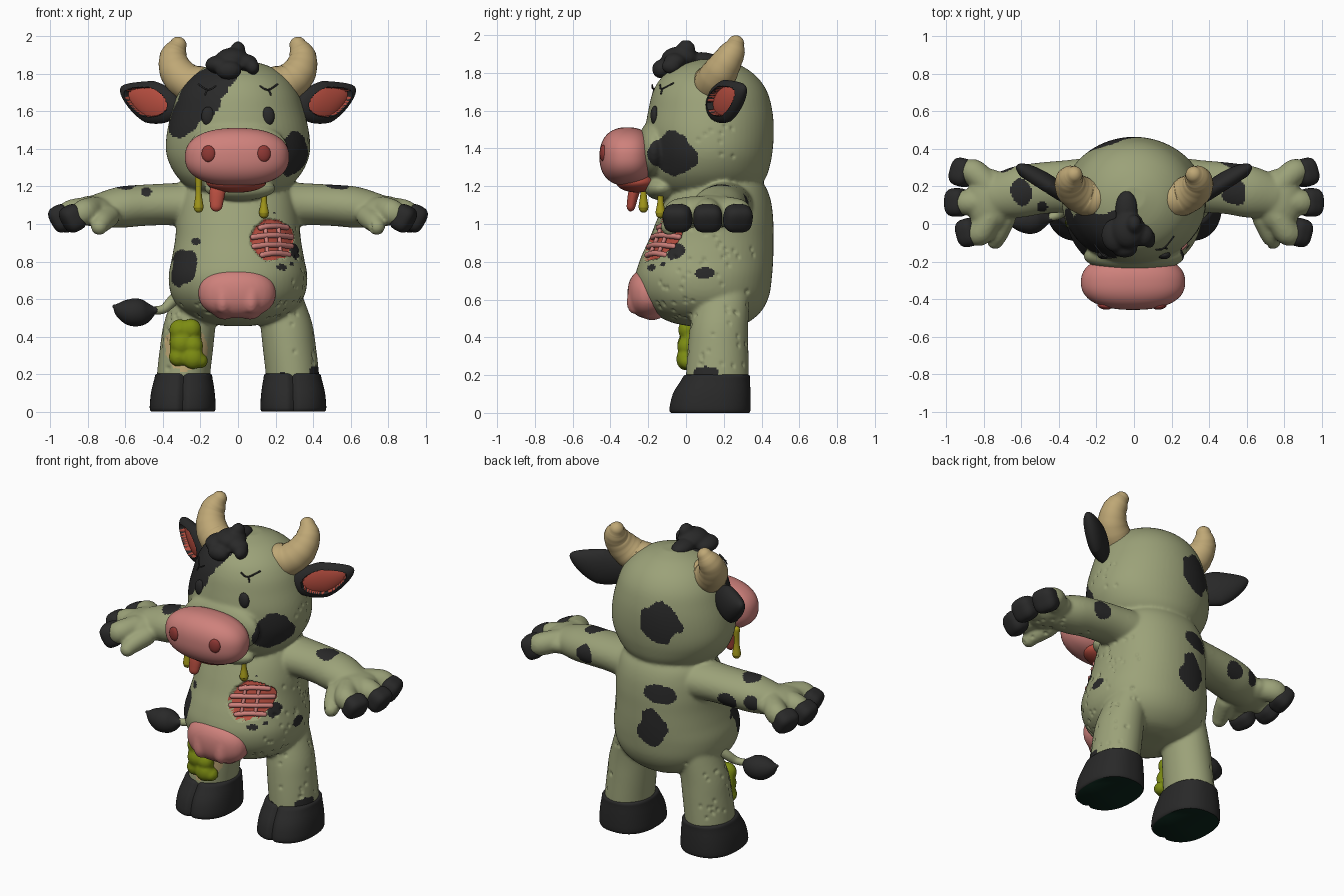
import bpy, bmesh, math, random
from mathutils import Vector, Euler, noise, kdtree
from mathutils.bvhtree import BVHTree

if "Cube" in bpy.data.objects:
    bpy.data.objects.remove(bpy.data.objects["Cube"])

random.seed(4)
COLOURS = dict(skin_green=(.33, .36, .19), black=(.022, .022, .022), pink=(.62, .22, .20), red=(.47, .075, .05),
               dark_red=(.28, .04, .035), horn_tan=(.52, .39, .18), drool_yellow=(.36, .31, .01),
               slime_green=(.2, .26, .006), sole_green=(.004, .02, .012))
M = {}
for k, c in COLOURS.items():
    M[k] = bpy.data.materials.new(k)
    M[k].diffuse_color = (*c, 1)


def spline(rows, n):
    out = []
    for i in range(len(rows) - 1):
        ctl = rows[max(i - 1, 0)], rows[i], rows[i + 1], rows[min(i + 2, len(rows) - 1)]
        for k in range(n):
            t = k / n
            out.append([.5 * (2 * q + (r - p) * t + (2 * p - 5 * q + 4 * r - s) * t * t + (3 * q - p - 3 * r + s) * t ** 3)
                        for p, q, r, s in zip(*ctl)])
    return out + [list(rows[-1])]


def skin_rings(bm, rings):
    vs = [[bm.verts.new(p) for p in ring] for ring in rings]
    for a, b in zip(vs, vs[1:]):
        for i in range(len(a)):
            j = (i + 1) % len(a)
            bm.faces.new((a[i], a[j], b[j], b[i]))
    bm.faces.new(vs[0][::-1])
    bm.faces.new(vs[-1])


def loft(bm, rows, e=2.0, seg=64, n=5, notch=0):
    """Stack of rounded sections; rows are z, front y, back y, centre x, half width."""
    rings = []
    for z, yf, yb, cx, rx in spline(rows, n):
        ring = []
        for i in range(seg):
            c, s = math.cos(math.tau * i / seg), math.sin(math.tau * i / seg)
            dx = rx * math.copysign(abs(c) ** (2 / e), c)
            y = (yf + yb) / 2 + (yb - yf) / 2 * math.copysign(abs(s) ** (2 / e), s)
            if s < 0:
                y += notch * math.exp(-(dx / .016) ** 2)
            ring.append((cx + dx, y, z))
        rings.append(ring)
    skin_rings(bm, rings)


def tube(bm, rows, ref=(0, 0, 1), flat=(1, 1), seg=20, n=5, ripple=0):
    """Round-ended tube; rows are x, y, z, radius."""
    pts = spline(rows, n)
    P = [Vector(p[:3]) for p in pts]
    secs = []
    for i, p in enumerate(P):
        d = (P[min(i + 1, len(P) - 1)] - P[max(i - 1, 0)]).normalized()
        r = pts[i][3] * (1 + ripple * math.sin(i * 1.9))
        caps = [(0, 1)]
        if i == 0:
            caps = [(-math.sin(a), math.cos(a)) for a in (1.5, 1.1, .7, .35, 0)]
        elif i == len(P) - 1:
            caps = [(math.sin(a), math.cos(a)) for a in (0, .35, .7, 1.1, 1.5)]
        secs += [(p + d * r * h, d, r * w) for h, w in caps]
    rings = []
    for p, d, r in secs:
        u = d.cross(Vector(ref)).normalized()
        v = u.cross(d)
        rings.append([p + u * (r * flat[0] * math.cos(math.tau * i / seg)) + v * (r * flat[1] * math.sin(math.tau * i / seg))
                      for i in range(seg)])
    skin_rings(bm, rings)


def blob(bm, c, r, e=2.0, rot=(0, 0, 0), seg=32):
    R = Euler(rot).to_matrix()
    for v in bmesh.ops.create_uvsphere(bm, u_segments=seg, v_segments=seg * 3 // 4, radius=1)['verts']:
        q = v.co / sum(abs(a) ** e for a in v.co) ** (1 / e)
        v.co = R @ Vector([a * b for a, b in zip(q, r)]) + Vector(c)


def finish(bm, name, mats, voxel=0, smooth=4, angle=50):
    bmesh.ops.recalc_face_normals(bm, faces=bm.faces)
    me = bpy.data.meshes.new(name)
    bm.to_mesh(me)
    bm.free()
    ob = bpy.data.objects.new(name, me)
    bpy.context.collection.objects.link(ob)
    if voxel:
        m = ob.modifiers.new('fuse', 'REMESH')
        m.mode, m.voxel_size = 'VOXEL', voxel
        m = ob.modifiers.new('soften', 'SMOOTH')
        m.factor, m.iterations = .5, smooth
        dg = bpy.context.evaluated_depsgraph_get()
        me = bpy.data.meshes.new_from_object(ob.evaluated_get(dg))
        ob.modifiers.clear()
        ob.data = me
    me.materials.clear()
    for k in mats:
        me.materials.append(M[k])
    me.shade_smooth()
    me.set_sharp_from_angle(angle=math.radians(angle))
    return ob


def paint(ob, idx, rule):
    for p in ob.data.polygons:
        if rule(p.center):
            p.material_index = idx


def part(name, mat, fn, *a, **k):
    bm = bmesh.new()
    fn(bm, *a, **k)
    return finish(bm, name, [mat])


# skin: torso, head, jaw, arms, hands and legs fused into one soft surface
bm = bmesh.new()
loft(bm, [(.455, .05, .25, 0, .06), (.48, -.08, .33, 0, .2), (.54, -.19, .40, 0, .3), (.62, -.25, .44, 0, .355),
          (.72, -.268, .455, 0, .37), (.82, -.24, .462, 0, .352), (.92, -.195, .463, 0, .335), (1.02, -.155, .462, 0, .327),
          (1.12, -.11, .45, 0, .31), (1.2, -.06, .42, 0, .28), (1.28, 0, .36, 0, .2)], e=2.15)
loft(bm, [(1.13, 0, .25, 0, .1), (1.17, -.13, .36, 0, .23), (1.24, -.185, .42, 0, .315), (1.32, -.2, .447, 0, .365),
          (1.4, -.21, .46, 0, .385), (1.5, -.215, .465, 0, .377), (1.6, -.2, .457, 0, .352), (1.7, -.175, .43, 0, .318),
          (1.78, -.125, .375, 0, .26), (1.84, -.03, .29, 0, .17), (1.872, .08, .2, 0, .06)])
blob(bm, (.01, -.13, 1.19), (.19, .09, .065))
blob(bm, (0, -.17, 1.39), (.27, .09, .16))
FINGERS = [(.922, .275), (.95, .115), (.888, -.045)]
for s in (1, -1):
    tube(bm, [(s * .18, .2, 1.1, .13), (s * .35, .2, 1.105, .113), (s * .5, .19, 1.1, .11), (s * .62, .17, 1.09, .11),
              (s * .72, .15, 1.075, .095)], flat=(1.25, 1), seg=32)
    blob(bm, (s * .77, .125, 1.07), (.125, .17, .082))
    for x, y in FINGERS:
        tube(bm, [(s * .77, .12 + (y - .12) * .5, 1.08, .068), (s * (x - .07), y, 1.063, .07), (s * (x - .03), y, 1.042, .062)])
    tube(bm, [(s * .69, .03, 1.04, .06), (s * .725, -.05, 1.01, .055), (s * .74, -.09, .985, .045)])
    loft(bm, [(.12, 0, .33, s * .292, .14), (.2, 0, .332, s * .29, .142), (.35, .01, .33, s * .273, .142),
              (.48, .025, .33, s * .256, .137), (.64, .06, .34, s * .225, .11)])
skin = finish(bm, 'body_skin', ['skin_green', 'black', 'red', 'horn_tan'], voxel=.0098, smooth=8, angle=70)
bm = bmesh.new()
bm.from_mesh(skin.data)
bvh = BVHTree.FromBMesh(bm)
bm.free()


def front(x, z, off=0.0):
    hit = bvh.ray_cast(Vector((x, -1.5, z)), Vector((0, 1, 0)))[0]
    return Vector((x, (hit.y if hit else -.15) - off, z))


# exposed ribs over the chest wound
bm = bmesh.new()
for z, x0, x1 in [(.98, .12, .26), (.93, .08, .285), (.88, .085, .285), (.835, .13, .27)]:
    tube(bm, [(*front(x0 + (x1 - x0) * t, z + .01 * math.sin(3 * t), -.008), .015) for t in (0, .33, .66, 1)], seg=12)
for x in (.145, .215):
    tube(bm, [(*front(x + .004 * i, .995 - .052 * i, -.01), .011) for i in range(4)], ref=(0, 1, 0), seg=12)
finish(bm, 'ribs', ['pink'])


def wound(p):
    d = ((p.x - .182) / .113) ** 2 + ((p.z - .915) / .107) ** 2
    return p.y < .05 and d + .3 * noise.noise(Vector((p.x, 0, p.z)) * 18) < 1


# wound recess and small pock marks
verts = skin.data.vertices
kd = kdtree.KDTree(len(verts))
for v in verts:
    kd.insert(v.co, v.index)
kd.balance()
normals = [v.normal.copy() for v in verts]
for v in verts:
    if wound(v.co):
        v.co.y += .035
marks = 0
while marks < 150:
    v = random.choice(verts)
    p, nrm = v.co, normals[v.index]
    leg = .22 < p.z < .6 and abs(p.x) > .12 and p.x * nrm.x > .04
    side = p.x > .25 and (.6 < p.z < 1 and p.y > -.15 or 1.35 < p.z < 1.55 and .06 < p.y < .25)
    if (leg or side) and not wound(p):
        marks += 1
        for co, i, d in kd.find_range(p.copy(), .013):
            verts[i].co -= normals[i] * .009 * (1 - d / .016)

# black hide patches: centre and radii
SPOTS = [((-.22, -.1, 1.7), (.155, .2, .15)), ((-.3, -.04, 1.56), (.09, .16, .11)), ((-.1, -.06, 1.8), (.12, .14, .1)),
         ((.32, -.085, 1.37), (.14, .135, .115)), ((-.11, .42, 1.52), (.13, .12, .135)), ((-.12, .44, 1.05), (.095, .08, .065)),
         ((-.07, .46, .82), (.09, .08, .14)), ((-.3, -.1, .77), (.08, .16, .11)), ((.32, -.07, .86), (.05, .06, .045)),
         ((.36, .1, .74), (.05, .05, .03)), ((.25, -.2, .77), (.04, .05, .018)), ((-.23, -.15, .91), (.035, .06, .022)),
         ((.29, -.1, 1.0), (.03, .05, .05)), ((.54, .16, 1.21), (.06, .07, .045)), ((-.6, .17, 1.2), (.06, .07, .045)),
         ((.52, .33, 1.1), (.06, .06, .07)), ((-.52, .33, 1.06), (.06, .06, .06)), ((-.68, .3, 1.08), (.04, .06, .06)),
         ((.41, .1, .21), (.05, .08, .04)), ((.22, -.01, .2), (.04, .03, .025)), ((-.49, .08, 1.18), (.03, .05, .03)),
         ((.21, -.13, 1.06), (.035, .05, .014)), ((.3, -.16, .79), (.03, .05, .025))]


def spotted(p):
    w = .3 * noise.noise(p * 11) + .05 * noise.noise(p * 35)
    return any(abs(p.x - c[0]) < .3 and sum(((a - b) / r) ** 2 for a, b, r in zip(p, c, q)) ** .5 + w < 1 for c, q in SPOTS)


paint(skin, 3, lambda p: p.y < .1 and ((p.x + .275) / .11) ** 2 + ((p.z - .345) / .13) ** 2 < 1 + .3 * noise.noise(p * 25))
paint(skin, 1, spotted)
paint(skin, 2, wound)

# paired parts
for s, side in ((1, 'right'), (-1, 'left')):
    # cloven hoof with a dark sole
    bm = bmesh.new()
    loft(bm, [(0, -.08, .335, s * .295, .168), (.02, -.09, .342, s * .295, .176), (.1, -.072, .342, s * .294, .17),
              (.17, -.03, .338, s * .291, .156), (.2, -.008, .335, s * .29, .147), (.204, .03, .3, s * .29, .11)],
         e=2.4, n=3, notch=.02, seg=120)
    hoof = finish(bm, 'hoof_' + side, ['black', 'sole_green'])
    paint(hoof, 1, lambda p: p.z < .001)
    # finger caps
    bm = bmesh.new()
    for x, y in FINGERS:
        blob(bm, (s * (x - .006), y, 1.03), (.058, .076, .073), e=3, rot=(0, s * .5, s * (y - .115) * 1.6))
    finish(bm, 'finger_caps_' + side, ['black'])
    # horn
    part('horn_' + side, 'horn_tan', tube,
         [(s * .2, .13, 1.74, .1), (s * .27, .15, 1.755, .1), (s * .325, .185, 1.81, .092), (s * .345, .225, 1.875, .077),
          (s * .335, .25, 1.92, .065), (s * .32, .263, 1.953, .046)], ref=(0, 1, 0), ripple=.012, seg=28)
    # cupped ear with red lining
    bm = bmesh.new()
    blob(bm, (0, 0, 0), (.192, .055, .113), seg=96)
    inner = lambda p: p.y < .01 and ((p.x - .005) / .135) ** 2 + (p.z / (.077 * (1 - 2.2 * max(p.x, 0)))) ** 2 < 1
    for v in bm.verts:
        v.co.z *= 1 - 2 * max(v.co.x, 0)
        if inner(v.co):
            v.co.y += .035
        v.co.z += .8 * max(v.co.x, 0) ** 2
    ear = finish(bm, 'ear_' + side, ['black', 'red'])
    paint(ear, 1, lambda p: inner(Vector((p.x, p.y - .01, p.z - .8 * max(p.x, 0) ** 2))))
    R = Euler((0, math.radians(-12), math.radians(32))).to_matrix()
    for v in ear.data.vertices:
        q = R @ v.co + Vector((.472, .215, 1.652))
        v.co = (s * q.x, q.y, q.z)
    if s < 0:
        ear.data.flip_normals()
    # eye and brow scratch
    part('eye_' + side, 'black', blob, front(s * .16, 1.575, -.004), (.035, .022, .05))
    bm = bmesh.new()
    for path in ([(.12, 1.735), (.16, 1.715), (.21, 1.745)], [(.165, 1.715), (.175, 1.69)]):
        tube(bm, [(*front(s * x, z, .003 if s > 0 else .045), .005) for x, z in path], ref=(0, 1, 0), seg=8, n=3)
    finish(bm, 'brow_' + side, ['black'])
    # nostril
    part('nostril_' + side, 'dark_red', blob, (s * .148 - .01, -.438, 1.375), (.037, .018, .044), rot=(0, 0, s * .2))

# muzzle
part('muzzle', 'pink', blob, (-.005, -.31, 1.357), (.278, .148, .155), e=2.35, seg=64)

# mouth, tongue and drool
part('mouth', 'red', blob, (-.01, -.26, 1.222), (.16, .11, .055))
part('tongue', 'red', tube, [(-.1, -.25, 1.22, .04), (-.11, -.275, 1.17, .042), (-.116, -.29, 1.1, .034)],
     ref=(0, 1, 0), flat=(1, .7))
for name, x, y, z0, z1 in (('drool_left', -.21, -.225, 1.25, 1.085), ('drool_right', .138, -.135, 1.19, 1.055)):
    part(name, 'drool_yellow', tube, [(x, y, z0, .02), (x, y, (z0 + z1) / 2, .016), (x, y, z1 + .01, .026), (x, y, z1, .025)],
         ref=(0, 1, 0))

# udder with teats
bm = bmesh.new()
blob(bm, (-.005, -.195, .632), (.207, .115, .133), e=2.3)
for x in (-.08, .07):
    tube(bm, [(x, -.255, .63, .055), (x, -.27, .58, .045), (x, -.27, .56, .038)], ref=(0, 1, 0))
    blob(bm, (x * .9, -.18, .54), (.065, .07, .05))
finish(bm, 'udder', ['pink'], voxel=.01, smooth=8)

# hair tuft
bm = bmesh.new()
for c, r in [((-.04, .08, 1.865), (.06, .1, .045)), ((-.03, -.03, 1.88), (.09, .1, .06)), ((-.1, -.06, 1.85), (.075, .09, .05)),
             ((.045, -.06, 1.86), (.06, .06, .045)), ((0, 0, 1.925), (.04, .05, .05)), ((-.05, -.13, 1.82), (.07, .05, .05)),
             ((.08, -.08, 1.835), (.035, .05, .04))]:
    blob(bm, c, r, seg=20)
finish(bm, 'hair_tuft', ['black'], voxel=.01, smooth=4)

# slime on the leg
bm = bmesh.new()
blob(bm, (-.28, .02, .37), (.085, .045, .11), e=2.8)
for x, y, z, r in [(-.31, .01, .435, .058), (-.25, .005, .44, .055), (-.3, 0, .36, .06), (-.24, .0, .35, .055),
                   (-.24, -.005, .285, .06), (-.32, .01, .29, .05), (-.2, .01, .27, .04)]:
    blob(bm, (x, y, z), (r, .047, r), seg=20)
finish(bm, 'slime', ['slime_green'], voxel=.009, smooth=7)

# tail and its tassel
part('tail', 'skin_green', tube, [(-.27, .14, .66, .035), (-.35, .09, .59, .03), (-.4, .05, .545, .024), (-.47, .03, .54, .02)])
part('tail_tassel', 'black', tube, [(-.445, .03, .54, .02), (-.5, .03, .53, .065), (-.565, .02, .53, .074),
                                    (-.625, .01, .545, .048), (-.66, .0, .56, .01)])

for m in bpy.data.materials:
    if m.users and not m.is_grease_pencil:
        m.use_nodes = True
        m.node_tree.nodes["Principled BSDF"].inputs["Base Color"].default_value = m.diffuse_color
